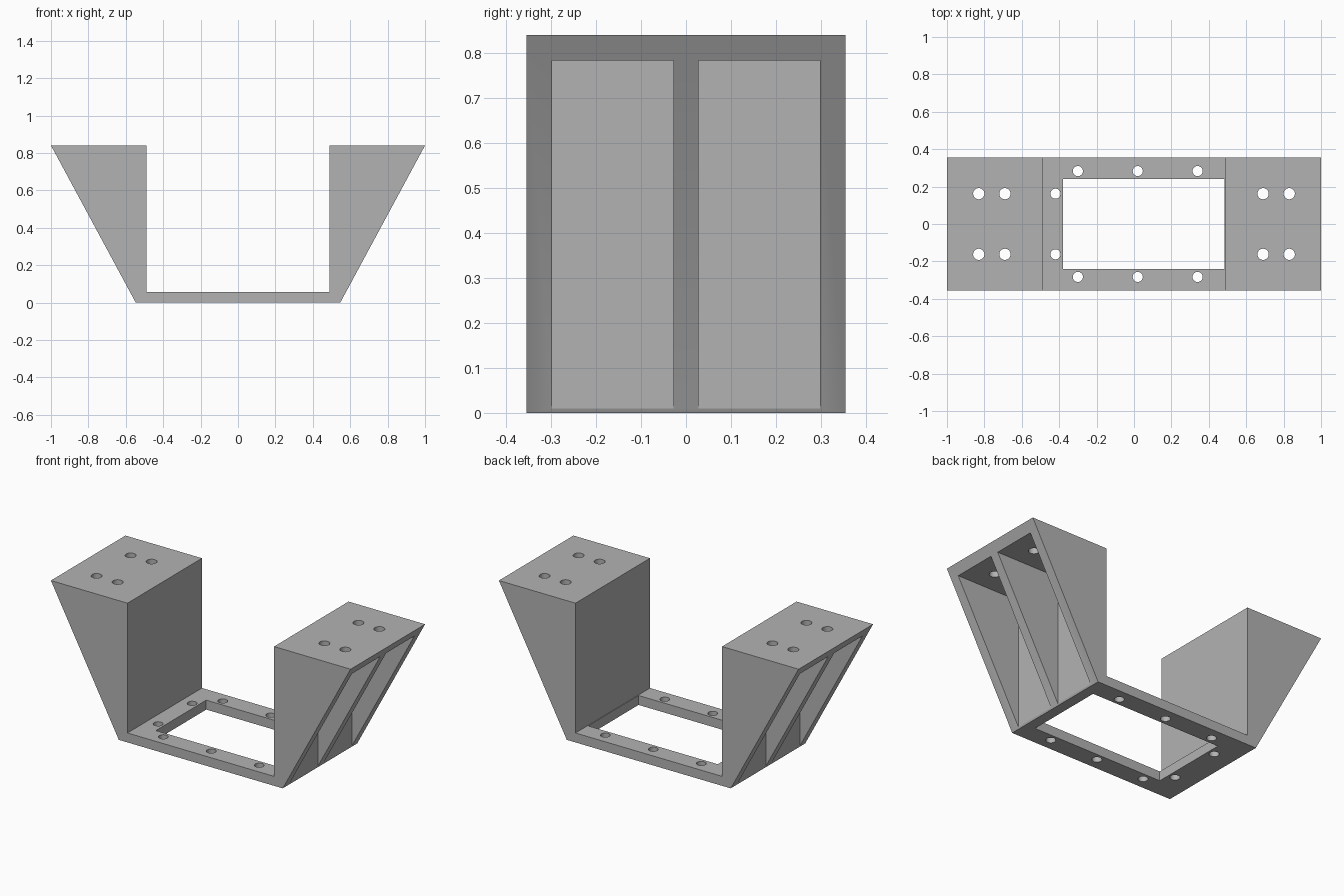
import bpy
import bmesh
from mathutils import Matrix, Vector

default = bpy.data.objects.get("Cube")
if default:
    bpy.data.objects.remove(default, do_unlink=True)

HALF_DEPTH = 0.355
HEIGHT = 0.84
WALL = 0.057
INNER = 0.489      # inner face of each mounting tower
FOOT = 0.547       # half width of the underside
POCKET = 0.552     # back wall of the pockets

grey = bpy.data.materials.new("plain grey")
grey.use_nodes = True
colour = (0.45, 0.45, 0.45, 1)
grey.diffuse_color = colour
grey.node_tree.nodes["Principled BSDF"].inputs["Base Color"].default_value = colour


def prism(bm, profile, y0, y1):
    """Extrude an x-z profile from y0 to y1."""
    face = bm.faces.new([bm.verts.new((x, y0, z)) for x, z in profile])
    result = bmesh.ops.extrude_face_region(bm, geom=[face])
    moved = [v for v in result["geom"] if isinstance(v, bmesh.types.BMVert)]
    bmesh.ops.translate(bm, vec=Vector((0, y1 - y0, 0)), verts=moved)


def drill(bm, x, y, z, radius):
    """Add a vertical drill centred on a plate."""
    bmesh.ops.create_cone(bm, cap_ends=True, segments=32, radius1=radius,
                          radius2=radius, depth=0.12,
                          matrix=Matrix.Translation((x, y, z)))


def make_object(name, bm):
    bmesh.ops.recalc_face_normals(bm, faces=bm.faces)
    mesh = bpy.data.meshes.new(name)
    bm.to_mesh(mesh)
    bm.free()
    mesh.materials.append(grey)
    obj = bpy.data.objects.new(name, mesh)
    bpy.context.collection.objects.link(obj)
    return obj


# Bracket body: half outline mirrored into a full U with flared towers
half = [(FOOT, 0), (1, HEIGHT), (INNER, HEIGHT), (INNER, WALL)]
outline = half + [(-x, z) for x, z in reversed(half)]
bm = bmesh.new()
prism(bm, outline, -HALF_DEPTH, HALF_DEPTH)
bracket = make_object("bracket_body", bm)

# Pockets, two in each sloping side, with a central rib left between them
bm = bmesh.new()
slope = (1 - FOOT) / HEIGHT
ceiling = HEIGHT - WALL
floor = (POCKET - FOOT) / slope
for side in (-1, 1):
    section = [(POCKET, floor), (POCKET + 0.1, floor - 0.05),
               (1.2, ceiling), (POCKET, ceiling)]
    for end in (-1, 1):
        prism(bm, [(side * x, z) for x, z in section], end * 0.028, end * 0.298)
pockets = make_object("pocket_cutter", bm)

# Rectangular opening, reaching the tower on one end only
bm = bmesh.new()
left, right, z0, z1 = -0.38, 0.485, -0.1, 0.2
prism(bm, [(left, z0), (right, z0), (right, z1), (left, z1)], -0.24, 0.24)

# Screw holes in the base frame and in the tower tops
for end in (-1, 1):
    for x in (-0.30, 0.02, 0.34):
        drill(bm, x, end * 0.283, WALL / 2, 0.027)
    drill(bm, -0.42, end * 0.162, WALL / 2, 0.027)
    for x in (-0.83, -0.69, 0.69, 0.83):
        drill(bm, x, end * 0.162, HEIGHT - WALL / 2, 0.03)
holes = make_object("hole_cutter", bm)

# Cut the body, then discard the cutters
bpy.ops.object.select_all(action="DESELECT")
bpy.context.view_layer.objects.active = bracket
bracket.select_set(True)
for cutter in (pockets, holes):
    cutter.hide_render = True
    cut = bracket.modifiers.new(cutter.name, "BOOLEAN")
    cut.operation = "DIFFERENCE"
    cut.solver = "EXACT"
    cut.object = cutter
    bpy.ops.object.modifier_apply(modifier=cut.name)
    bpy.data.objects.remove(cutter, do_unlink=True)

bpy.ops.object.shade_smooth_by_angle()
